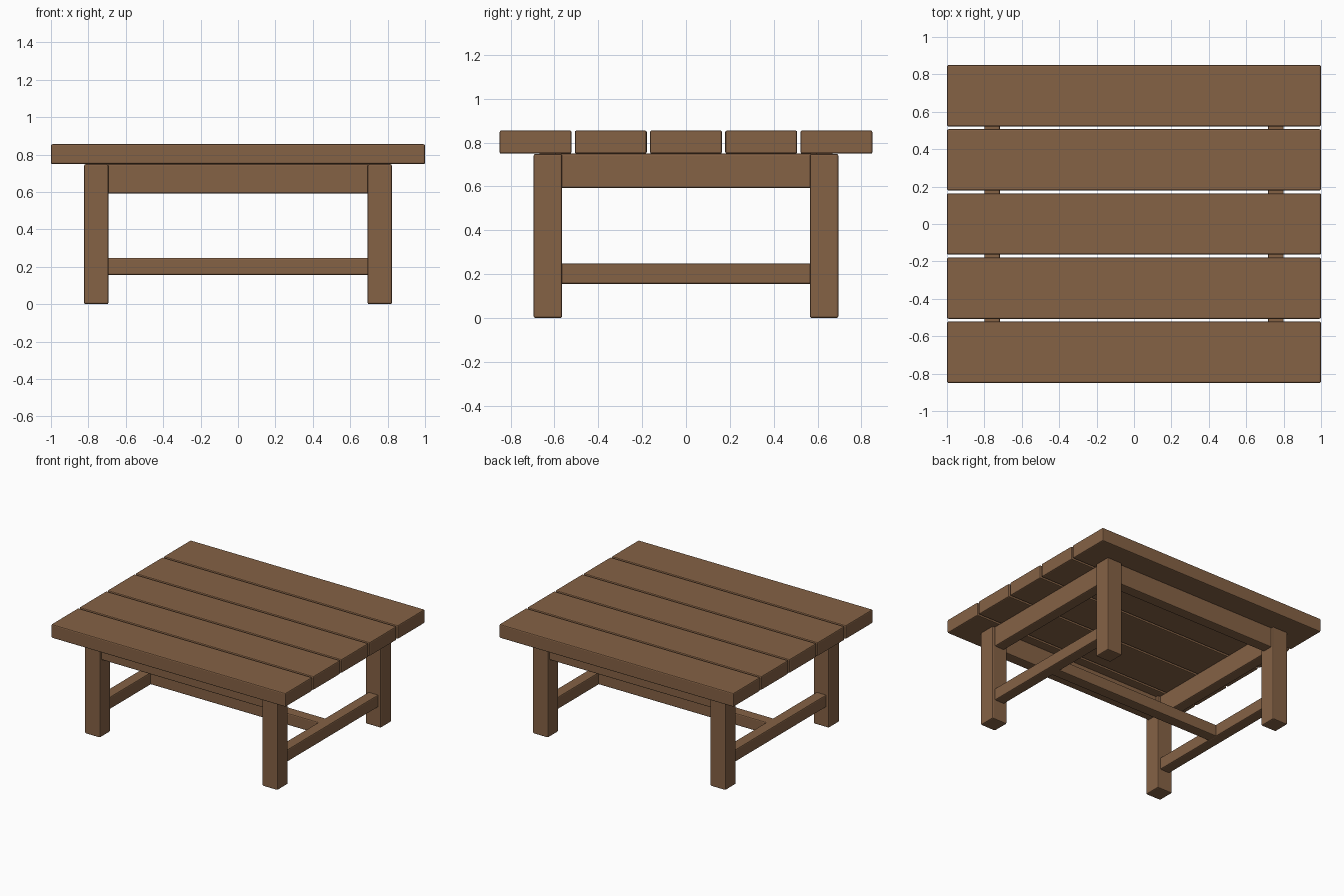
import bpy

cube = bpy.data.objects.get("Cube")
if cube:
    bpy.data.objects.remove(cube, do_unlink=True)

wood = bpy.data.materials.new("brown_wood")
wood.use_nodes = True
colour = (0.235, 0.122, 0.060, 1)
wood.diffuse_color = colour
wood.node_tree.nodes["Principled BSDF"].inputs["Base Color"].default_value = colour


def timber(name, centre, size, bevel=0.008):
    """A squared timber with softened edges."""
    bpy.ops.mesh.primitive_cube_add(size=1, location=centre)
    ob = bpy.context.object
    ob.name = name
    ob.scale = size
    bpy.ops.object.transform_apply(location=False, rotation=False, scale=True)
    ob.data.materials.append(wood)
    mod = ob.modifiers.new("soft_edges", "BEVEL")
    mod.width = bevel
    mod.segments = 2
    return ob


LEG_X, LEG_Y, LEG = 0.758, 0.63, 0.13
RAIL = 0.085
TOP_Z, TOP_H = 0.802, 0.106
PLANK_W, PITCH = 0.328, 0.343

# Tabletop planks
for i in range(-2, 3):
    timber(f"top_plank_{i + 3}", (0, i * PITCH, TOP_Z), (2, PLANK_W, TOP_H))

# Legs
for sx, side in ((-1, "right"), (1, "left")):
    for sy, end in ((-1, "front"), (1, "back")):
        timber(f"{end}_{side}_leg", (sx * LEG_X, sy * LEG_Y, 0.374), (LEG, LEG, 0.748))

# Long aprons under the front and back edges
for sy, end in ((-1, "front"), (1, "back")):
    timber(f"{end}_apron", (0, sy * LEG_Y, 0.671), (2 * LEG_X - 0.06, RAIL, 0.158))

# Side aprons and low side stretchers
for sx, side in ((-1, "right"), (1, "left")):
    timber(f"{side}_apron", (sx * LEG_X, 0, 0.671), (RAIL, 2 * LEG_Y - 0.06, 0.158))
    timber(f"{side}_stretcher", (sx * LEG_X, 0, 0.202), (RAIL, 2 * LEG_Y - 0.06, 0.094))

# Long stretcher joining the side stretchers
timber("centre_stretcher", (0, 0, 0.202), (2 * LEG_X - 0.04, RAIL, 0.092))
